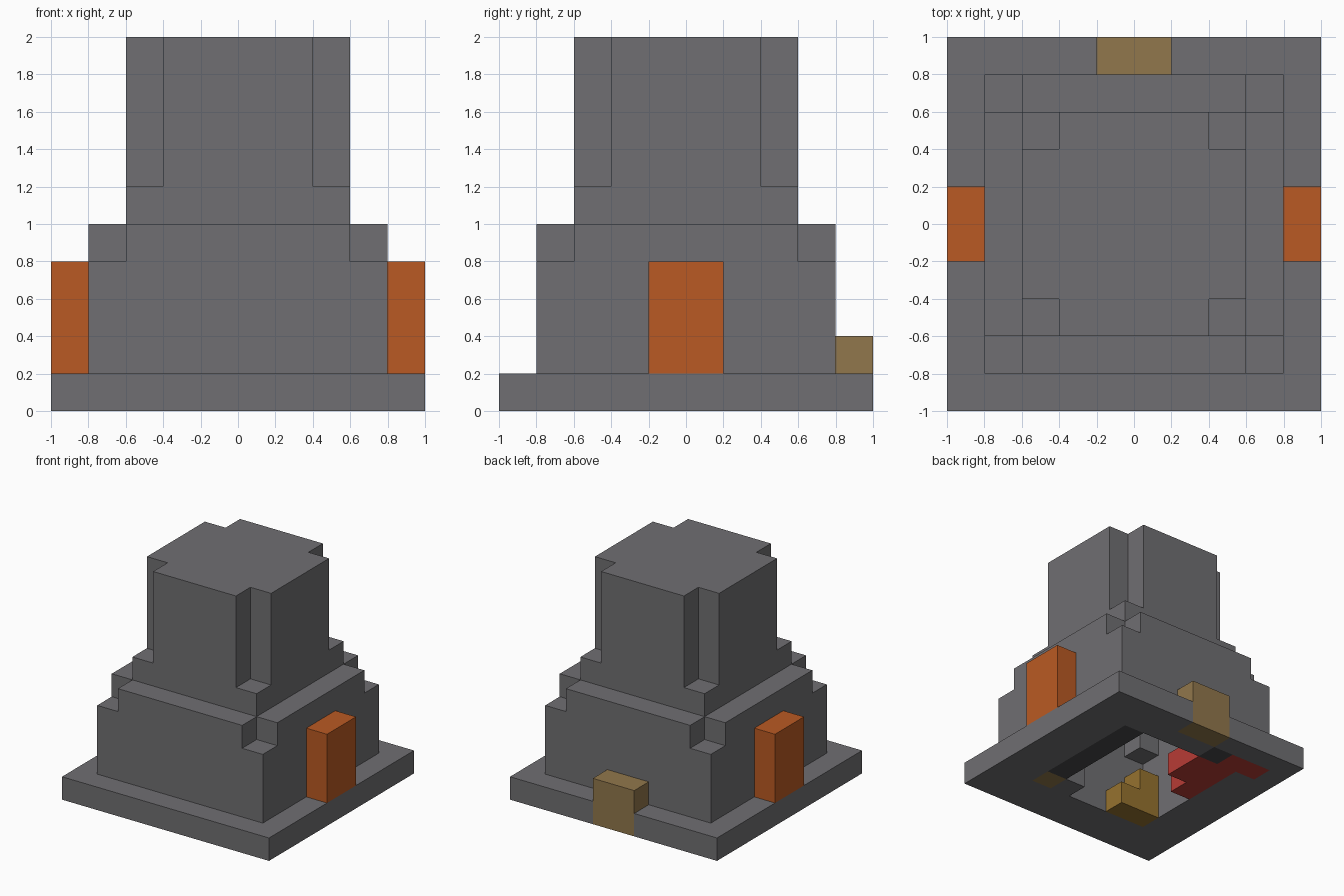
import bpy, bmesh
from mathutils import Vector

UNIT = 0.2  # edge of one building block


def material(name, hex_code):
    """Flat material from a display colour."""
    linear = []
    for n in (0, 2, 4):
        c = int(hex_code[n:n + 2], 16) / 255
        linear.append(c / 12.92 if c < 0.04045 else ((c + 0.055) / 1.055) ** 2.4)
    mat = bpy.data.materials.new(name)
    mat.use_nodes = True
    mat.diffuse_color = (*linear, 1)
    mat.node_tree.nodes["Principled BSDF"].inputs["Base Color"].default_value = (*linear, 1)
    return mat


def box(x0, x1, y0, y1, z0, z1):
    """Set of grid cells inside a box, in block units."""
    return {(x, y, z) for x in range(x0, x1) for y in range(y0, y1) for z in range(z0, z1)}


def square(r, z0, z1):
    return box(-r, r, -r, r, z0, z1)


def corners(inner, outer, z0, z1):
    """Four posts, one in each corner of the plan."""
    spans = ((inner, outer), (-outer, -inner))
    return set().union(*(box(*sx, *sy, z0, z1) for sx in spans for sy in spans))


def build(name, mat, cells):
    """Skin a set of cells and merge the flat faces."""
    bm = bmesh.new()
    verts = {}

    def vert(p):
        key = tuple(round(c) for c in p)
        if key not in verts:
            verts[key] = bm.verts.new(Vector(key) * UNIT)
        return verts[key]

    for cell in sorted(cells):
        for axis in range(3):
            for side in (0, 1):
                near = list(cell)
                near[axis] += 2 * side - 1
                if tuple(near) in cells:
                    continue
                u, v = Vector((0, 0, 0)), Vector((0, 0, 0))
                u[(axis + 1) % 3] = v[(axis + 2) % 3] = 1
                p = Vector(cell)
                p[axis] += side
                quad = [p, p + u, p + u + v, p + v]
                if not side:
                    quad.reverse()
                bm.faces.new([vert(q) for q in quad])
    bmesh.ops.dissolve_limit(bm, angle_limit=0.02, verts=bm.verts[:], edges=bm.edges[:])
    bmesh.ops.triangulate(bm, faces=[f for f in bm.faces if len(f.verts) > 4])
    mesh = bpy.data.meshes.new(name)
    bm.to_mesh(mesh)
    bm.free()
    mesh.materials.append(mat)
    obj = bpy.data.objects.new(name, mesh)
    bpy.context.collection.objects.link(obj)
    return obj


cube = bpy.data.objects.get("Cube")
if cube:
    bpy.data.objects.remove(cube, do_unlink=True)

grey = material("stone grey", "706f72")
orange = material("orange", "ba5a23")
brown = material("brown", "91774c")
charcoal = material("charcoal", "48494a")
red = material("red", "b83c35")
ochre = material("ochre", "96722f")

# Floor inlays, seen through the open underside
inlay_red = box(-2, -1, 1, 3, 0, 1) | box(-3, -2, 0, 4, 0, 1) | box(-4, -3, 3, 4, 0, 1)
inlay_dark = box(2, 3, -2, 3, 0, 1) | box(-2, -1, 3, 4, 0, 1)
inlay_brown = box(2, 3, -3, -2, 0, 1)
back_step = box(-1, 1, 4, 5, 0, 2)
build("red_inlay", red, inlay_red)
build("dark_inlay", charcoal, inlay_dark)
build("brown_inlay", brown, inlay_brown)
build("back_step", brown, back_step)

# Inner chest beside the front wall
build("inner_chest", ochre, box(-3, -1, -3, -2, 0, 1) | box(-3, -2, -3, -2, 1, 2))

# Base slab, an open square ring around the inlays
slab = (square(5, 0, 1) - square(3, 0, 1)) | box(1, 2, -3, -2, 0, 1)
build("base_slab", grey, slab - inlay_red - inlay_dark - back_step)

# Lower walls with notched shoulders and inner corner posts
walls = square(4, 1, 5) - square(3, 1, 4) - square(2, 4, 5)
build("lower_walls", grey, (walls | corners(2, 3, 3, 4)) - corners(3, 4, 4, 5))

# Hollow tower with notched corners and a flat roof
tower = (square(3, 5, 10) - square(2, 5, 9)) | corners(1, 2, 5, 9)
build("tower", grey, tower - corners(2, 3, 6, 10))

# Side doors
build("left_door", orange, box(4, 5, -1, 1, 1, 4))
build("right_door", orange, box(-5, -4, -1, 1, 1, 4))
